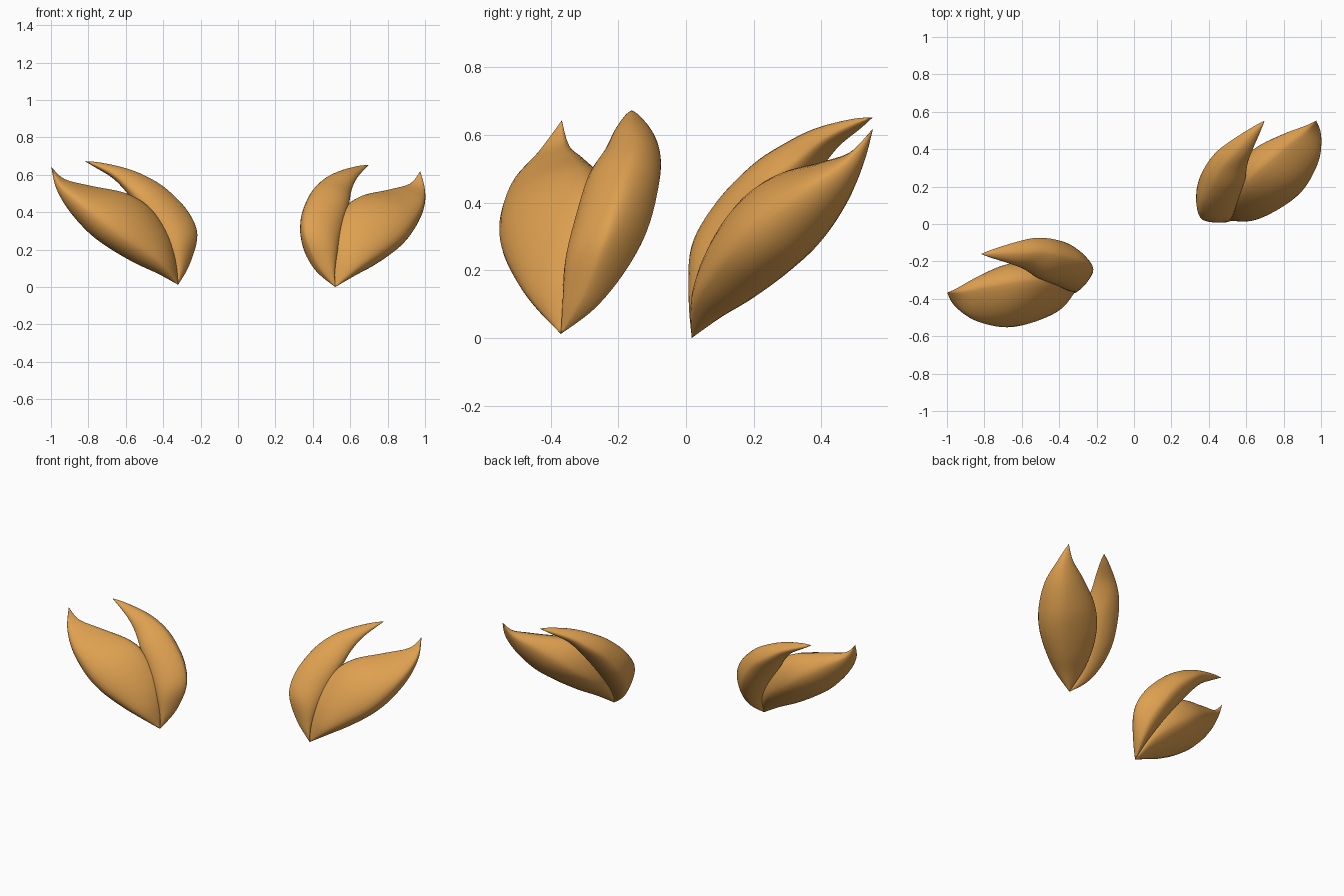
import bpy, bmesh, math
from mathutils import Vector, Matrix

cube = bpy.data.objects.get("Cube")
if cube:
    bpy.data.objects.remove(cube)

mat = bpy.data.materials.new("golden_husk")
mat.use_nodes = True
colour = (0.73, 0.35, 0.08, 1)
mat.diffuse_color = colour
mat.node_tree.nodes["Principled BSDF"].inputs["Base Color"].default_value = colour

# Stations along each husk: distance, left, right, side height,
# ridge offset, ridge height, keel offset, keel height
BROAD = [
    (0, 0, 0, 0, 0, 0, 0, 0),
    (.12, -.085, .085, .035, .03, .1, -.01, -.028),
    (.25, -.14, .14, .035, .05, .163, -.02, -.068),
    (.4, -.178, .165, .02, .06, .187, -.03, -.1),
    (.54, -.18, .15, .01, .055, .157, -.03, -.115),
    (.7, -.143, .088, -.01, .025, .066, -.03, -.1),
    (.83, -.07, .025, -.028, 0, 0, -.03, -.06),
    (.927, 0, 0, 0, 0, 0, 0, 0),
]
SLIM = [
    (0, 0, 0, 0, 0, 0, 0, 0),
    (.07, .005, .112, .053, .085, .1, .05, .015),
    (.18, 0, .192, .098, .15, .208, .09, .03),
    (.32, 0, .23, .115, .165, .238, .11, .042),
    (.48, 0, .224, .12, .15, .222, .11, .05),
    (.6, .015, .192, .1, .13, .182, .11, .052),
    (.7, .012, .137, .078, .085, .13, .08, .045),
    (.8, .003, .055, .033, .033, .054, .033, .015),
    (.854, 0, 0, 0, 0, 0, 0, 0),
]
SIDES, STEPS = 32, 6


def smooth_stations(rows):
    """Catmull-Rom interpolation through the stations."""
    out = []
    for i in range(len(rows) - 1):
        a, b, c, d = (rows[max(0, min(len(rows) - 1, i + k))] for k in (-1, 0, 1, 2))
        for s in range(STEPS):
            t = s / STEPS
            out.append([q + .5 * t * (r - p + t * (2 * p - 5 * q + 4 * r - e
                        + t * (3 * (q - r) + e - p)))
                        for p, q, r, e in zip(a, b, c, d)])
    return out + [rows[-1]]


def section(row, power, shear):
    """Soft four-cornered section: two sides, ridge and keel, leaning by shear."""
    _, left, right, side, ridge_v, ridge_w, keel_v, keel_w = row
    for k in range(SIDES):
        angle = 2 * math.pi * k / SIDES
        c, s = math.cos(angle), math.sin(angle)
        mid, top = (ridge_v, ridge_w) if s >= 0 else (keel_v, keel_w)
        edge = right if c >= 0 else left
        across = mid + (edge - mid) * abs(c) ** power
        yield across, side + (top - side) * abs(s) ** power + shear * across


def husk(name, rows, tip, power, shear, placement):
    u = Vector(tip).normalized()
    w = (Vector((0, 0, 1)) - u * u.z).normalized()
    v = u.cross(w)
    if v.y < 0:
        v = -v
    bm = bmesh.new()
    stations = smooth_stations(rows)
    start = bm.verts.new((0, 0, 0))
    end = bm.verts.new(u * rows[-1][0])
    rings = [[bm.verts.new(u * row[0] + v * a + w * b) for a, b in section(row, power, shear)]
             for row in stations[1:-1]]
    for k in range(SIDES):
        n = (k + 1) % SIDES
        bm.faces.new((start, rings[0][k], rings[0][n]))
        bm.faces.new((end, rings[-1][n], rings[-1][k]))
        for r0, r1 in zip(rings, rings[1:]):
            bm.faces.new((r0[k], r1[k], r1[n], r0[n]))
    bm.transform(placement)
    bmesh.ops.recalc_face_normals(bm, faces=bm.faces)
    mesh = bpy.data.meshes.new(name)
    bm.to_mesh(mesh)
    bm.free()
    mesh.materials.append(mat)
    obj = bpy.data.objects.new(name, mesh)
    bpy.context.collection.objects.link(obj)
    bpy.ops.object.select_all(action='DESELECT')
    obj.select_set(True)
    bpy.context.view_layer.objects.active = obj
    bpy.ops.object.shade_smooth_by_angle(angle=math.radians(40))


# The second pod is a mirrored, turned and slightly tilted copy of the first
lean = math.radians(60)
pods = {
    "right": Matrix.Translation((-.32, -.37, .012)),
    "left": Matrix.Translation((.52, .017, 0))
    @ Matrix.Rotation(math.radians(1.6), 4, Vector((-math.sin(lean), math.cos(lean), 0)))
    @ Matrix.Rotation(math.radians(49.2), 4, 'Z')
    @ Matrix.Scale(-1, 4, Vector((1, 0, 0)))
    @ Matrix.Scale(1.01, 4),
}
for side, placement in pods.items():
    husk(side + "_broad_husk", BROAD, (-.68, .003, .633), 1.15, .18, placement)
    husk(side + "_slim_husk", SLIM, (-.5, .21, .663), 1.1, 0, placement)
